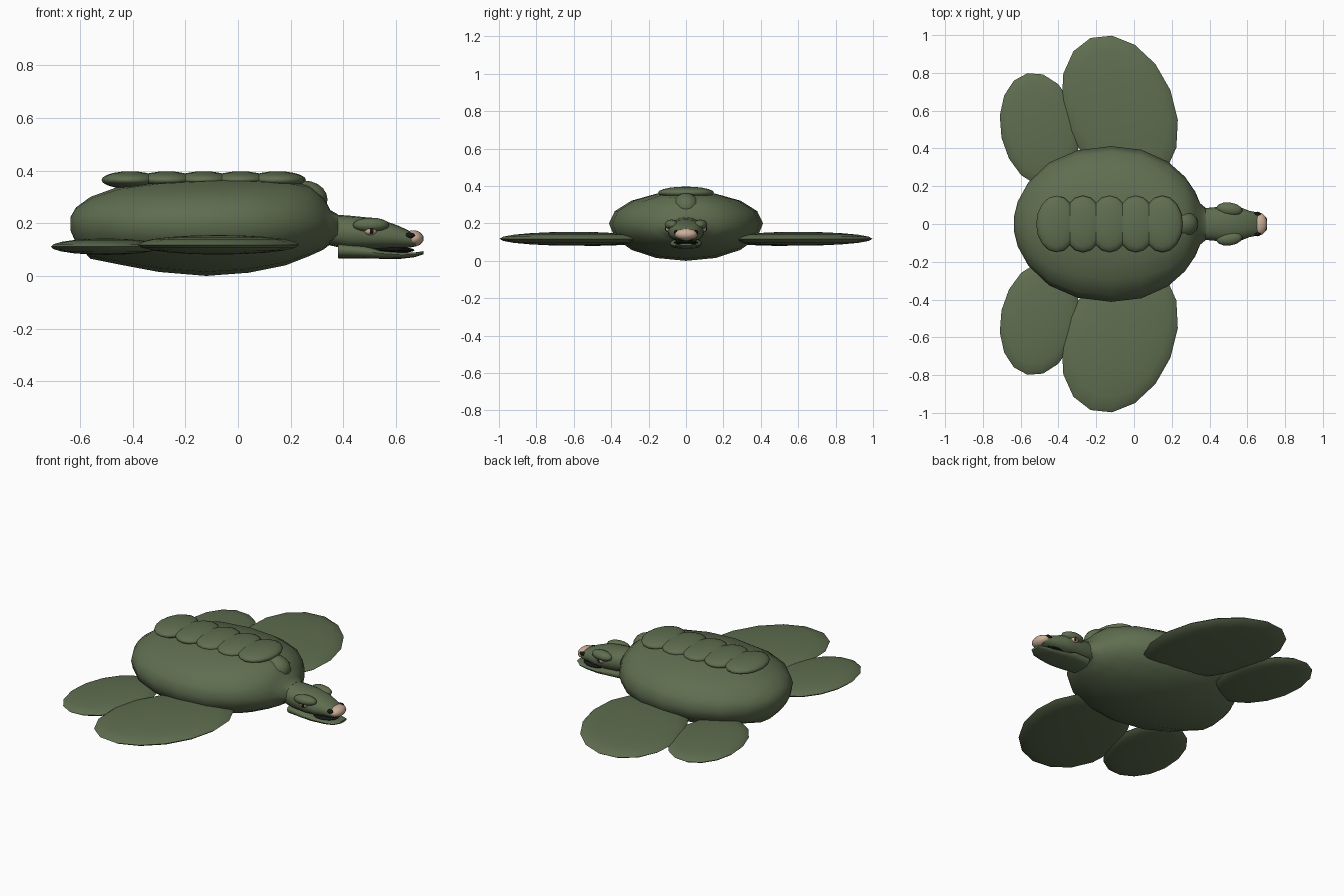
import bpy, bmesh, math
from mathutils import Vector

cube = bpy.data.objects.get("Cube")
if cube:
    bpy.data.objects.remove(cube, do_unlink=True)


def material(name, colour):
    m = bpy.data.materials.new(name)
    m.use_nodes = True
    m.diffuse_color = (*colour, 1)
    m.node_tree.nodes["Principled BSDF"].inputs["Base Color"].default_value = (*colour, 1)
    return m


green = material("olive green", (0.115, 0.155, 0.08))
beige = material("beige", (0.6, 0.43, 0.31))
black = material("near black", (0.008, 0.008, 0.008))


def finish(name, bm, mat, angle=50):
    bmesh.ops.recalc_face_normals(bm, faces=bm.faces)
    mesh = bpy.data.meshes.new(name)
    bm.to_mesh(mesh)
    bm.free()
    ob = bpy.data.objects.new(name, mesh)
    bpy.context.collection.objects.link(ob)
    mesh.materials.append(mat)
    bpy.ops.object.select_all(action="DESELECT")
    ob.select_set(True)
    bpy.context.view_layer.objects.active = ob
    bpy.ops.object.shade_smooth_by_angle(angle=math.radians(angle))
    return ob


def ellipsoid(name, centre, radii, mat, turn=0, segments=16, rings=10):
    bm = bmesh.new()
    bmesh.ops.create_uvsphere(bm, u_segments=segments, v_segments=rings, radius=1)
    bmesh.ops.scale(bm, vec=radii, verts=bm.verts)
    ob = finish(name, bm, mat, 80)
    ob.location = centre
    ob.rotation_euler.z = turn
    return ob


def loft(name, stations, mat, sides=16, power=1.0, angle=50):
    """Skin rings along x; each station is x, half width, top, bottom, widest height."""
    bm = bmesh.new()
    rings = []
    for x, w, top, bottom, mid in stations:
        ring = []
        for i in range(sides):
            a = 2 * math.pi * i / sides
            c, s = math.cos(a), math.sin(a)
            y = w * math.copysign(abs(c) ** power, c)
            h = abs(s) ** power
            z = mid + h * (top - mid) if s > 0 else mid - h * (mid - bottom)
            ring.append(bm.verts.new((x, y, z)))
        rings.append(ring)
    for a, b in zip(rings, rings[1:]):
        for i in range(sides):
            j = (i + 1) % sides
            bm.faces.new((a[i], a[j], b[j], b[i]))
    bm.faces.new(rings[0])
    bm.faces.new(rings[-1])
    return finish(name, bm, mat, angle)


# Rounded body, tapering into the neck
loft("body", [
    (-0.635, 0.04, 0.225, 0.17, 0.2),
    (-0.615, 0.12, 0.26, 0.125, 0.2),
    (-0.56, 0.22, 0.3, 0.065, 0.2),
    (-0.45, 0.325, 0.34, 0.043, 0.2),
    (-0.3, 0.39, 0.362, 0.015, 0.2),
    (-0.12, 0.412, 0.372, 0.0, 0.2),
    (0.04, 0.393, 0.372, 0.012, 0.2),
    (0.18, 0.33, 0.365, 0.04, 0.2),
    (0.27, 0.25, 0.348, 0.075, 0.195),
    (0.325, 0.17, 0.3, 0.1, 0.19),
    (0.35, 0.11, 0.25, 0.12, 0.185),
    (0.38, 0.085, 0.233, 0.12, 0.175),
], green)

# Soft ridge above the neck
ellipsoid("neck_hump", (0.25, 0, 0.29), (0.09, 0.075, 0.072), green)

# Plates along the back
for i in range(5):
    ellipsoid(f"back_plate_{i + 1}", (-0.41 + 0.14 * i, 0, 0.364),
              (0.108, 0.15, 0.033), green)

# Neck and upper head
loft("head", [
    (0.33, 0.08, 0.235, 0.12, 0.175),
    (0.42, 0.088, 0.229, 0.1, 0.165),
    (0.5, 0.098, 0.221, 0.1, 0.16),
    (0.56, 0.09, 0.208, 0.103, 0.15),
    (0.61, 0.07, 0.19, 0.105, 0.145),
    (0.65, 0.062, 0.171, 0.107, 0.14),
    (0.675, 0.05, 0.155, 0.112, 0.135),
], green, power=0.85)

# Lower jaw with an open front
loft("lower_jaw", [
    (0.38, 0.075, 0.125, 0.067, 0.1),
    (0.48, 0.085, 0.115, 0.066, 0.095),
    (0.54, 0.08, 0.097, 0.065, 0.085),
    (0.62, 0.066, 0.09, 0.065, 0.08),
    (0.67, 0.057, 0.089, 0.071, 0.081),
    (0.704, 0.032, 0.094, 0.082, 0.089),
], green, power=0.75)
ellipsoid("mouth", (0.59, 0, 0.098), (0.08, 0.066, 0.012), black)
ellipsoid("snout_tip", (0.665, 0, 0.142), (0.04, 0.06, 0.031), beige)

# Paired parts
for side, s in (("left", 1), ("right", -1)):
    ellipsoid(f"{side}_front_flipper", (-0.075, 0.6 * s, 0.118),
              (0.289, 0.415, 0.037), green, s * math.radians(22))
    ellipsoid(f"{side}_rear_flipper", (-0.5, 0.5 * s, 0.111),
              (0.206, 0.305, 0.031), green, s * math.radians(12))
    ellipsoid(f"{side}_brow", (0.505, 0.078 * s, 0.193), (0.07, 0.036, 0.028),
              green, -s * 0.12, 12, 8)
    ellipsoid(f"{side}_eye", (0.503, 0.092 * s, 0.171), (0.024, 0.018, 0.017),
              beige, 0, 12, 8)
    ellipsoid(f"{side}_pupil", (0.507, 0.106 * s, 0.171), (0.008, 0.006, 0.013),
              black, 0, 10, 6)
    ellipsoid(f"{side}_nostril", (0.652, 0.052 * s, 0.153), (0.021, 0.013, 0.012),
              black, 0, 10, 6)
